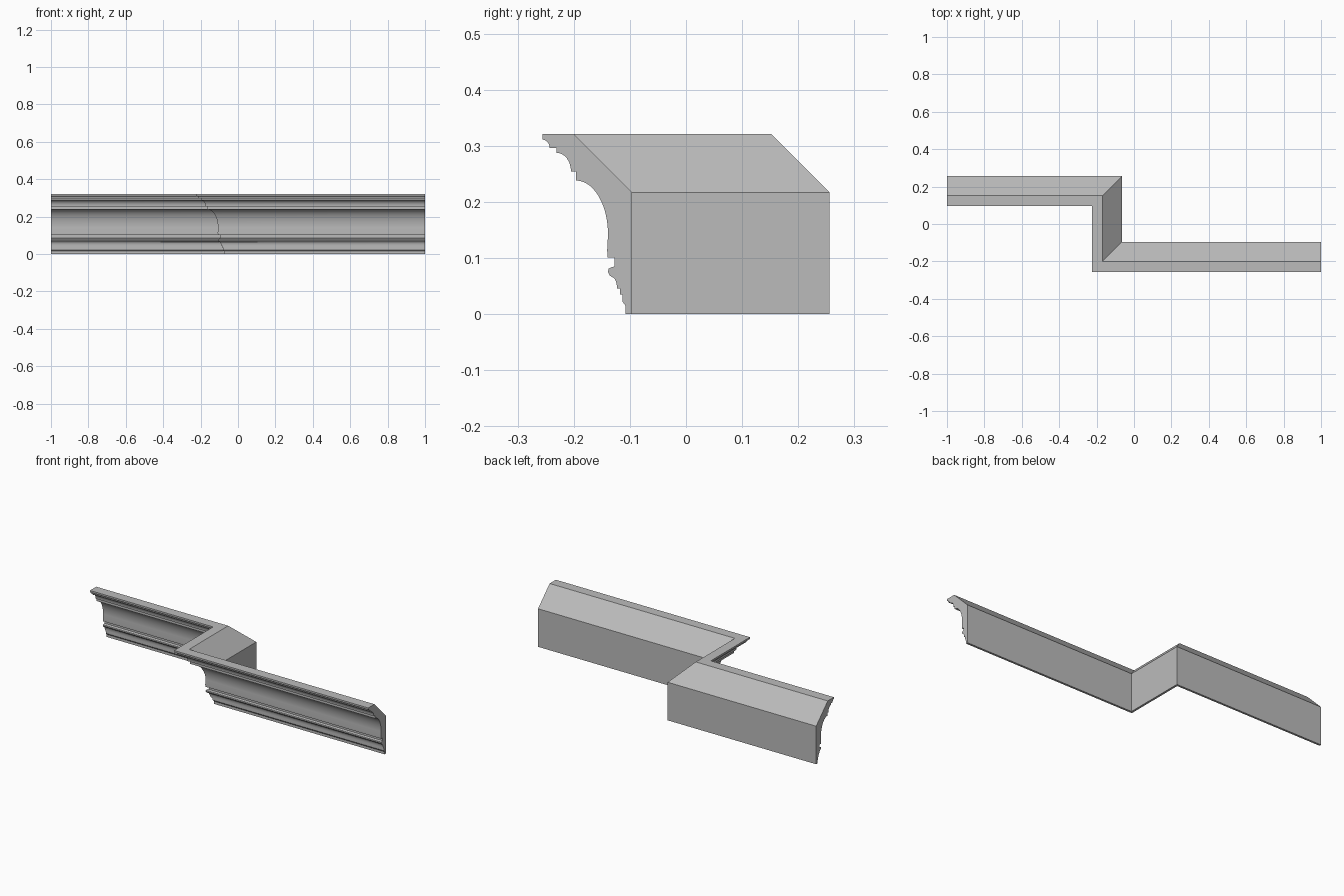
import bpy, bmesh, math

cube = bpy.data.objects.get("Cube")
if cube:
    bpy.data.objects.remove(cube, do_unlink=True)

# Plain grey finish
grey = bpy.data.materials.new("plain_grey")
grey.use_nodes = True
COLOR = (0.5, 0.5, 0.5, 1)
grey.diffuse_color = COLOR
grey.node_tree.nodes["Principled BSDF"].inputs["Base Color"].default_value = COLOR


def cove(a, b, n):
    """Hollow quarter ellipse that leaves a level and reaches b upright."""
    pts = []
    for i in range(n + 1):
        t = math.pi / 2 * i / n
        pts.append((a[0] + (b[0] - a[0]) * math.sin(t),
                    b[1] + (a[1] - b[1]) * math.cos(t)))
    return pts


# Cross-section as (distance from wall, height)
profile = [(0, 0), (0, 0.217), (0.104, 0.321), (0.16, 0.321)]
profile += cove((0.16, 0.311), (0.147, 0.296), 5)               # top lip
profile += [(0.135, 0.296)]
profile += cove((0.135, 0.2875), (0.109, 0.2545), 8)            # small cove
profile += [(0.1, 0.2545)]
profile += cove((0.1, 0.238), (0.043, 0.142), 14)               # main cove
profile += [(0.0445, 0.113), (0.0435, 0.101), (0.031, 0.101), (0.031, 0.085)]
profile += [(0.038, 0.083), (0.042, 0.081), (0.043, 0.075), (0.040, 0.069)]  # bead
profile += cove((0.036, 0.066), (0.027, 0.0455), 6)
profile += [(0.0215, 0.0455), (0.0215, 0.035), (0.017, 0.035), (0.017, 0.022)]
profile += [(0.012, 0.015), (0.012, 0)]                         # foot

# Mitred stations along the wall: (x, y, x shift, y shift) per unit of depth
BACK_X, NEAR_Y, FAR_Y = -0.064, -0.096, 0.256
stations = [(-1, FAR_Y, 0, -1), (BACK_X, FAR_Y, -1, -1),
            (BACK_X, NEAR_Y, -1, -1), (1, NEAR_Y, 0, -1)]

# Sweep the cross-section through the stations
bm = bmesh.new()
rings = [[bm.verts.new((x + sx * d, y + sy * d, z)) for d, z in profile]
         for x, y, sx, sy in stations]
count = len(profile)
for r0, r1 in zip(rings, rings[1:]):
    for i in range(count):
        j = (i + 1) % count
        bm.faces.new((r0[i], r0[j], r1[j], r1[i]))
bm.faces.new(rings[0])
bm.faces.new(rings[-1])
bmesh.ops.recalc_face_normals(bm, faces=bm.faces)

mesh = bpy.data.meshes.new("cornice_moulding")
bm.to_mesh(mesh)
bm.free()
mesh.materials.append(grey)
moulding = bpy.data.objects.new("cornice_moulding", mesh)
bpy.context.collection.objects.link(moulding)

# Soft curves, crisp fillets
bpy.ops.object.select_all(action="DESELECT")
moulding.select_set(True)
bpy.context.view_layer.objects.active = moulding
bpy.ops.object.shade_smooth_by_angle(angle=math.radians(30))
